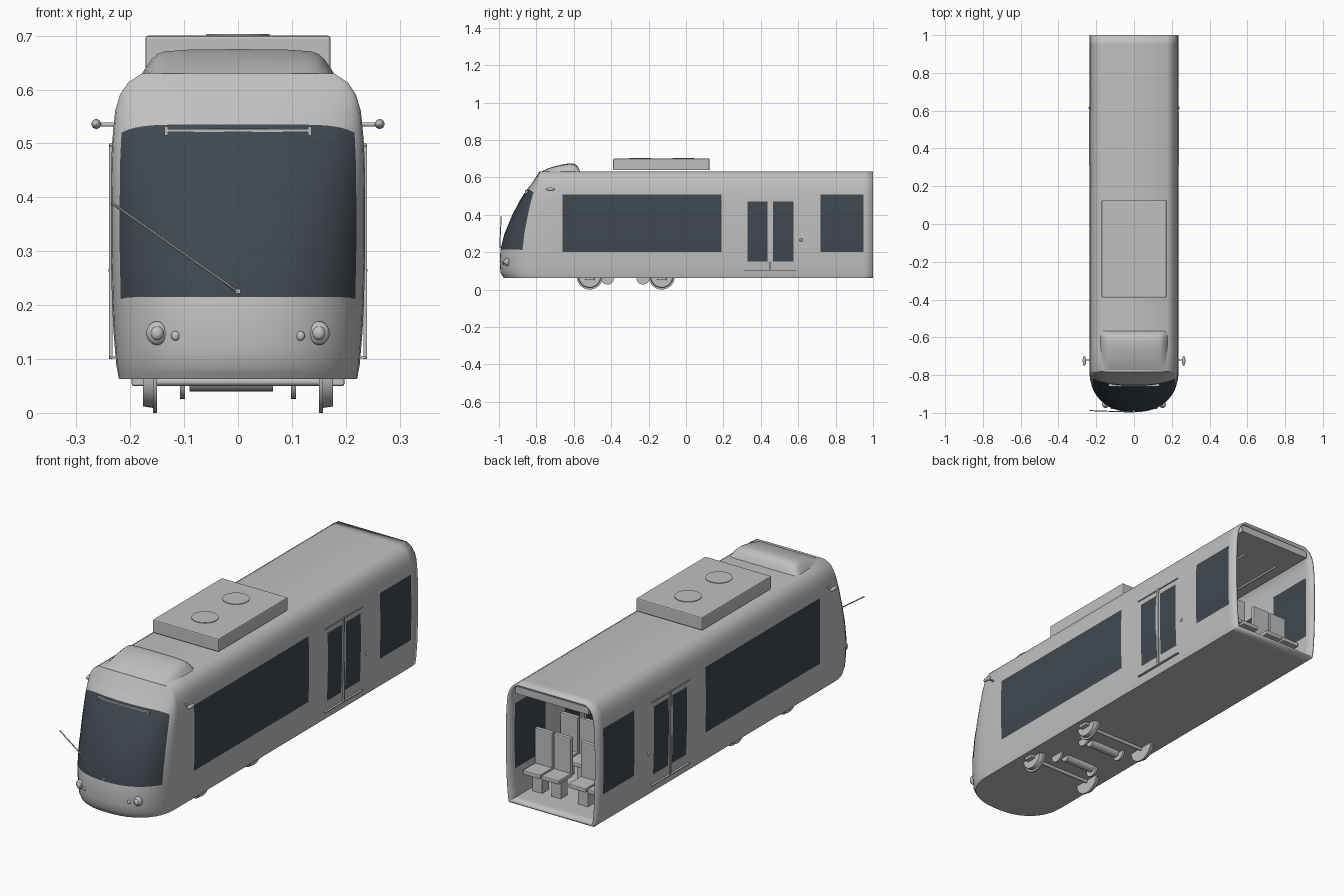
import bpy, bmesh, math
from mathutils import Vector

cube = bpy.data.objects.get("Cube")
if cube:
    bpy.data.objects.remove(cube, do_unlink=True)


def material(name, rgb):
    m = bpy.data.materials.new(name)
    m.use_nodes = True
    m.diffuse_color = (*rgb, 1)
    m.node_tree.nodes["Principled BSDF"].inputs["Base Color"].default_value = (*rgb, 1)
    return m


GREY = material("light grey paint", (0.53, 0.53, 0.53))
GLASS = material("dark tinted glass", (0.05, 0.064, 0.078))


def smooth(ob, angle=40):
    bpy.ops.object.select_all(action='DESELECT')
    ob.select_set(True)
    bpy.context.view_layer.objects.active = ob
    bpy.ops.object.shade_smooth_by_angle(angle=math.radians(angle))


def finish(name, bm, mats=(GREY,), rounded=False):
    bmesh.ops.recalc_face_normals(bm, faces=bm.faces)
    me = bpy.data.meshes.new(name)
    bm.to_mesh(me)
    bm.free()
    ob = bpy.data.objects.new(name, me)
    bpy.context.collection.objects.link(ob)
    for m in mats:
        me.materials.append(m)
    if rounded:
        smooth(ob)
    return ob


def box(name, centre, size, bevel=0):
    bm = bmesh.new()
    bmesh.ops.create_cube(bm, size=1)
    bmesh.ops.scale(bm, vec=size, verts=bm.verts)
    bmesh.ops.translate(bm, vec=centre, verts=bm.verts)
    if bevel:
        bmesh.ops.bevel(bm, geom=bm.edges[:], offset=bevel, segments=2, affect='EDGES', profile=0.5)
    return finish(name, bm)


def rod(name, a, b, r, r2=None, sides=20):
    a, b = Vector(a), Vector(b)
    bm = bmesh.new()
    bmesh.ops.create_cone(bm, cap_ends=True, segments=sides, radius1=r,
                          radius2=r if r2 is None else r2, depth=(b - a).length)
    turn = (b - a).to_track_quat('Z', 'Y').to_matrix()
    bmesh.ops.rotate(bm, cent=(0, 0, 0), matrix=turn, verts=bm.verts)
    bmesh.ops.translate(bm, vec=(a + b) / 2, verts=bm.verts)
    return finish(name, bm, rounded=True)


def ball(name, centre, size):
    bm = bmesh.new()
    bmesh.ops.create_uvsphere(bm, u_segments=20, v_segments=12, radius=1)
    bmesh.ops.scale(bm, vec=size, verts=bm.verts)
    bmesh.ops.translate(bm, vec=centre, verts=bm.verts)
    return finish(name, bm, rounded=True)


# Body profile: height, half width, nose tip
PROFILE = [(.063, .221, -.975), (.09, .226, -.992), (.15, .231, -.996), (.21, .234, -.993),
           (.3, .236, -.97), (.4, .236, -.928), (.47, .235, -.892), (.53, .232, -.855),
           (.56, .228, -.83), (.59, .219, -.81), (.613, .204, -.795), (.63, .178, -.784)]
SHOULDER = -.78


def at_height(z):
    for (z0, w0, f0), (z1, w1, f1) in zip(PROFILE, PROFILE[1:]):
        if z <= z1:
            t = (z - z0) / (z1 - z0)
            return w0 + t * (w1 - w0), f0 + t * (f1 - f0)
    return PROFILE[-1][1:]


def nose_y(r, f):
    return SHOULDER + (f - SHOULDER) * (1 - r ** 2.3) ** (1 / 2.3)


# Body shell: rows by height, columns from the open rear round to the nose centre
side_cols = [1, .95, .72, .575, .465, .435, .33, .19, -.66, SHOULDER]
nose_cols = [.99, .965, .93, .88, .82, .74, .65, .55, .44, .33, .22, .11, 0]
columns = [(1, y) for y in side_cols] + [(r, None) for r in nose_cols]
SILL, HEAD = .215, .535
rows = [.063, .074, .09, .12, .15, SILL, .25, .3, .35, .4, .44, .47, HEAD, .56, .575, .59, .602,
        .613, .623, .63]

bm = bmesh.new()
grid = []
for r, y in columns:
    line = []
    for z in rows:
        if z == SILL:
            z -= .015 * r ** 20
        elif z == HEAD:
            z -= .027 * r ** 8
        w, f = at_height(z)
        line.append(bm.verts.new((r * w, nose_y(r, f) if y is None else y, z)))
    low, high = line[0].co, line[-1].co
    grid.append([bm.verts.new((0, low.y, low.z))] + line + [bm.verts.new((0, high.y, high.z))])

sill, head = rows.index(SILL) + 1, rows.index(HEAD) + 1
door_low, door_high = rows.index(.15) + 1, rows.index(.47) + 1
for i in range(len(grid) - 1):
    y0 = columns[i][1]
    for j in range(len(grid[0]) - 1):
        face = bm.faces.new((grid[i][j], grid[i + 1][j], grid[i + 1][j + 1], grid[i][j + 1]))
        windscreen = columns[i][0] <= .93 and sill <= j < head
        window = y0 in (.95, .19) and sill <= j < head
        door_pane = y0 in (.575, .435) and door_low <= j < door_high
        face.material_index = int(windscreen or window or door_pane)
bmesh.ops.remove_doubles(bm, verts=bm.verts, dist=.0002)
bmesh.ops.dissolve_degenerate(bm, edges=bm.edges, dist=.0002)
body = finish("body_shell", bm, (GREY, GLASS), True)
mirror = body.modifiers.new("mirror", 'MIRROR')
mirror.use_clip = True
shell = body.modifiers.new("thickness", 'SOLIDIFY')
shell.thickness = .01
shell.offset = -1

# Interior lining and rails
box("ceiling", (0, .15, .597), (.38, 1.69, .034))
for s in (-1, 1):
    rod("grab_rail", (s * .09, -.6, .54), (s * .09, .9, .54), .005, sides=10)
    for y in (-.5, .0, .3, .62):
        rod("grab_pole", (s * .09, y, .07), (s * .09, y, .585), .005, sides=10)

# Seats: pairs on each side of the aisle
for y in (.81, .62, .1, -.08, -.26, -.44):
    for x in (-.168, -.07, .07, .168):
        box("seat_cushion", (x, y + .05, .17), (.09, .1, .02), .004)
        box("seat_back", (x, y, .255), (.09, .02, .18), .004)
        box("seat_base", (x, y + .03, .115), (.05, .05, .09))

# Roof equipment
box("roof_unit", (0, -.132, .669), (.344, .515, .062), .005)
for y in (-.015, -.245):
    rod("roof_fan", (0, y, .695), (0, y, .703), .058, sides=32)

# Roof fairing: arched sections lofted along the length
bm = bmesh.new()
sections = [(-.778, .165, 0), (-.74, .17, .019), (-.70, .174, .032), (-.66, .177, .041),
            (-.62, .179, .047), (-.595, .179, .044), (-.578, .177, .03), (-.565, .17, 0)]
arch = [(1, 0), (.96, .25), (.9, .58), (.84, .8), (.76, .91), (.5, .98), (0, 1)]
arch += [(-x, z) for x, z in reversed(arch[:-1])]
loft = [[bm.verts.new((x * w, y, .628 + z * h)) for x, z in arch] for y, w, h in sections]
for a, b in zip(loft, loft[1:]):
    for k in range(len(arch) - 1):
        bm.faces.new((a[k], a[k + 1], b[k + 1], b[k]))
finish("roof_fairing", bm, rounded=True)

# Windscreen bracket and wiper
box("windscreen_bar", (0, -.853, .524), (.27, .012, .006))
rod("wiper_arm", (0, -.996, .225), (-.235, -.988, .39), .0025, sides=8)
box("wiper_pivot", (0, -.993, .226), (.01, .01, .008))

for s in (-1, 1):
    box("windscreen_bar_end", (s * .133, -.845, .523), (.006, .03, .017))
    # Headlights
    for name, x, z, r in (("headlight", .15, .148, .02), ("marker_light", .116, .143, .008)):
        w, f = at_height(z)
        y = nose_y(x / w, f)
        ball(name, (s * x, y, z), (r, r * .7, r * 1.1))
        if r > .01:
            ball("headlight_lens", (s * x, y - .01, z), (.012, .009, .013))
    # Side mirrors
    rod("mirror_arm", (s * .22, -.72, .535), (s * .262, -.72, .535), .004, sides=10)
    ball("mirror", (s * .263, -.725, .536), (.009, .026, .009))
    # Door trim
    for z in (.103, .495):
        box("door_rail", (s * .233, .45, z), (.01, .28, .004))
    box("door_post", (s * .236, .45, .3), (.006, .01, .4))
    ball("door_button", (s * .236, .615, .265), (.004, .008, .008))
    # Wheels with flanges and axle covers
    for y in (-.515, -.13):
        rod("wheel", (s * .15, y, .07), (s * .176, y, .07), .062, .058, sides=32)
        rod("wheel_flange", (s * .15, y, .07), (s * .158, y, .07), .07, sides=32)
        box("axle_box", (s * .185, y, .062), (.025, .05, .024), .004)
    # Brake shoes between the wheels
    for y in (-.42, -.23):
        rod("brake_disc", (s * .098, y, .06), (s * .108, y, .06), .034, sides=24)

# Axles and drive motors
for y in (-.515, -.13):
    rod("axle", (-.16, y, .058), (.16, y, .058), .008, sides=12)
for y in (-.41, -.235):
    rod("drive_motor", (-.09, y, .062), (.065, y, .062), .022)
